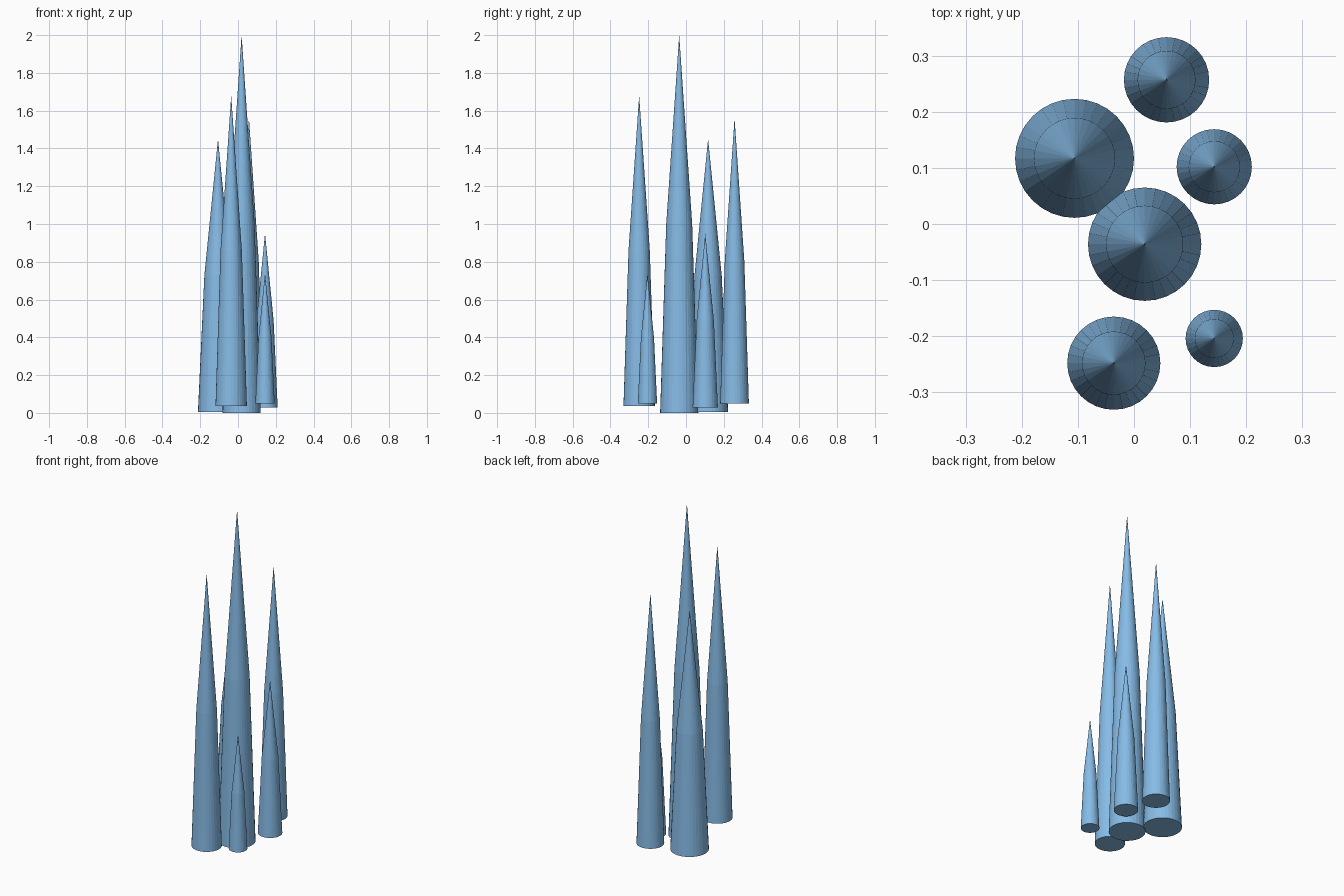
import bpy, bmesh, math

if "Cube" in bpy.data.objects:
    bpy.data.objects.remove(bpy.data.objects["Cube"])

ice = bpy.data.materials.new("ice blue")
ice.diffuse_color = (0.25, 0.52, 0.83, 1)
ice.use_nodes = True
ice.node_tree.nodes["Principled BSDF"].inputs["Base Color"].default_value = ice.diffuse_color
SIDES = 32


def spike(name, x, y, radius, bottom, top):
    """Two-stage tapering spike: narrower at half height, then a sharp tip."""
    bm = bmesh.new()
    middle = (bottom + top) / 2
    rings = []
    for r, z in ((radius, bottom), (radius * 0.68, middle)):
        rings.append([bm.verts.new((x + r * math.cos(2 * math.pi * i / SIDES),
                                    y + r * math.sin(2 * math.pi * i / SIDES), z))
                      for i in range(SIDES)])
    tip = bm.verts.new((x, y, top))
    low, high = rings
    for i in range(SIDES):
        j = (i + 1) % SIDES
        bm.faces.new((low[i], low[j], high[j], high[i]))
        bm.faces.new((high[i], high[j], tip))
    bm.faces.new(low[::-1])
    mesh = bpy.data.meshes.new(name)
    bm.to_mesh(mesh)
    bm.free()
    mesh.materials.append(ice)
    obj = bpy.data.objects.new(name, mesh)
    bpy.context.collection.objects.link(obj)


# cluster of six spikes: name, x, y, base radius, bottom, top
for args in (
    ("central_spike", 0.019, -0.036, 0.101, 0.0, 2.0),
    ("wide_left_spike", -0.106, 0.117, 0.106, 0.005, 1.45),
    ("front_spike", -0.036, -0.248, 0.083, 0.037, 1.68),
    ("back_spike", 0.058, 0.257, 0.076, 0.05, 1.56),
    ("right_spike", 0.143, 0.102, 0.067, 0.028, 0.95),
    ("small_front_spike", 0.143, -0.204, 0.051, 0.05, 0.74),
):
    spike(*args)
